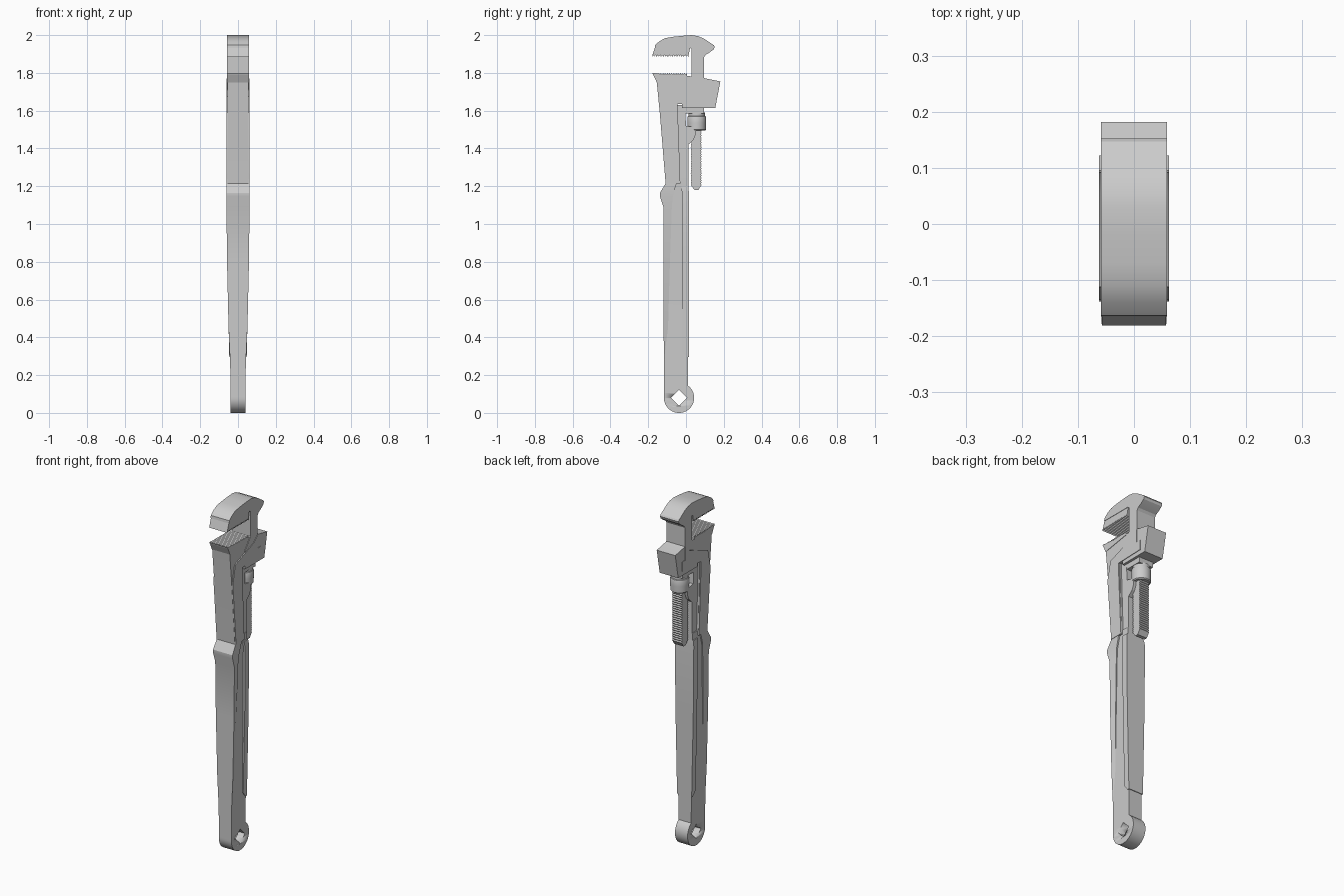
import bpy, bmesh, math


def finish(name, bm):
    bmesh.ops.remove_doubles(bm, verts=bm.verts, dist=1e-5)
    bmesh.ops.recalc_face_normals(bm, faces=bm.faces)
    me = bpy.data.meshes.new(name)
    bm.to_mesh(me)
    bm.free()
    ob = bpy.data.objects.new(name, me)
    bpy.context.collection.objects.link(ob)
    bpy.ops.object.select_all(action='DESELECT')
    bpy.context.view_layer.objects.active = ob
    ob.select_set(True)
    bpy.ops.object.shade_smooth_by_angle(angle=math.radians(25))
    return ob


def plate(name, pts, hw):
    """Side profile (y, z) extruded symmetrically across x."""
    bm = bmesh.new()
    a = [bm.verts.new((-hw, y, z)) for y, z in pts]
    b = [bm.verts.new((hw, y, z)) for y, z in pts]
    n = len(pts)
    bm.faces.new(a)
    bm.faces.new(b[::-1])
    for i in range(n):
        j = (i + 1) % n
        bm.faces.new((a[i], a[j], b[j], b[i]))
    return finish(name, bm)


def loft(name, rows):
    """Stack of sections: z, front y, back y, front half width, back half width."""
    bm = bmesh.new()
    rings = [[bm.verts.new(p) for p in
              ((-w0, y0, z), (w0, y0, z), (w1, y1, z), (-w1, y1, z))]
             for z, y0, y1, w0, w1 in rows]
    bm.faces.new(rings[0])
    bm.faces.new(rings[-1])
    for r, s in zip(rings, rings[1:]):
        for i in range(4):
            j = (i + 1) % 4
            bm.faces.new((r[i], r[j], s[j], s[i]))
    return finish(name, bm)


def lathe(name, y, prof, n=28):
    """Profile (radius, z) turned about a vertical axis at y."""
    bm = bmesh.new()
    rings = [[bm.verts.new((r * math.cos(2 * math.pi * i / n),
                            y + r * math.sin(2 * math.pi * i / n), z))
              for i in range(n)] for r, z in prof]
    bm.faces.new(rings[0])
    bm.faces.new(rings[-1])
    for r, s in zip(rings, rings[1:]):
        for i in range(n):
            j = (i + 1) % n
            bm.faces.new((r[i], r[j], s[j], s[i]))
    return finish(name, bm)


def teeth(y0, y1, z, depth, n):
    """Saw-tooth line along y: tips at z, roots offset by depth."""
    out = []
    for i in range(n):
        y = y0 + (y1 - y0) * i / n
        out += [(y, z), (y + (y1 - y0) * 0.7 / n, z + depth)]
    return out + [(y1, z)]


# Handle web with round hanging eye
CY, CZ, R = -0.037, 0.08, 0.08
rows = []
for k in range(21):
    a = math.radians(4 + k * 7)
    s = R * math.sin(a)
    front = CY - (s if a < math.pi / 2 else R)
    rows.append((CZ - R * math.cos(a), front, CY + s, 0.04, 0.04))
rows += [(0.165, -0.117, 0.010, 0.040, 0.040), (0.30, -0.117, 0.011, 0.042, 0.042),
         (1.00, -0.118, 0.012, 0.047, 0.047), (1.24, -0.105, 0.012, 0.054, 0.050)]
handle = loft("handle", rows)

# Square hole through the eye
cut = plate("eye_cutter", [(CY - 0.042, CZ), (CY, CZ - 0.042),
                           (CY + 0.042, CZ), (CY, CZ + 0.042)], 0.1)
cut.hide_render = True
cut.hide_viewport = False
mod = handle.modifiers.new("eye_hole", 'BOOLEAN')
mod.operation = 'DIFFERENCE'
mod.solver = 'EXACT'
mod.object = cut
bpy.context.view_layer.objects.active = handle
bpy.ops.object.modifier_apply(modifier=mod.name)
bpy.data.objects.remove(cut)

# Handle flanges; the front one carries the finger bump
loft("front_flange", [
    (0.28, -0.1175, -0.105, 0.042, 0.040), (0.45, -0.118, -0.095, 0.050, 0.043),
    (0.80, -0.119, -0.085, 0.058, 0.050), (1.09, -0.120, -0.075, 0.061, 0.054),
    (1.145, -0.138, -0.07, 0.062, 0.057), (1.165, -0.138, -0.065, 0.062, 0.058),
    (1.215, -0.108, -0.05, 0.060, 0.060), (1.24, -0.108, -0.05, 0.058, 0.058)])
loft("rear_flange", [
    (0.295, 0.005, 0.015, 0.046, 0.046), (0.325, -0.020, 0.015, 0.047, 0.047),
    (0.80, -0.020, 0.015, 0.057, 0.057), (1.17, -0.022, 0.015, 0.060, 0.060),
    (1.20, -0.025, 0.012, 0.056, 0.056)])

# Upper body and its raised side plate
plate("upper_body", [
    (-0.108, 1.215), (-0.138, 1.58), (-0.155, 1.755), (0.005, 1.785), (0.035, 1.78),
    (0.035, 1.66), (-0.045, 1.64), (-0.03, 1.215)], 0.056)
plate("raised_side_plate", [
    (-0.106, 1.215), (-0.135, 1.57), (-0.112, 1.675), (0.055, 1.738), (0.092, 1.77),
    (0.095, 1.695), (0.122, 1.695), (0.122, 1.64), (-0.05, 1.635), (-0.03, 1.215)], 0.062)
plate("recessed_back", [
    (-0.05, 1.20), (0.012, 1.19), (0.012, 1.42), (0.04, 1.445), (0.05, 1.47),
    (0.055, 1.51), (0.0, 1.52), (-0.005, 1.63), (-0.06, 1.63)], 0.046)

# Housing around the sliding jaw
plate("housing", [(0.03, 1.785), (0.09, 1.775), (0.105, 1.77), (0.182, 1.755),
                  (0.155, 1.615), (-0.02, 1.615), (-0.02, 1.72)], 0.059)
plate("housing_collar", [(-0.01, 1.62), (0.095, 1.62), (0.095, 1.585), (-0.01, 1.585)], 0.045)

# Toothed heel jaw insert
plate("heel_jaw", [(-0.155, 1.75), (0.005, 1.778)]
      + teeth(0.005, -0.178, 1.80, -0.010, 16), 0.058)

# Hook jaw with neck and toothed insert
plate("hook_jaw", [
    (-0.165, 1.933), (-0.163, 1.948), (-0.14, 1.968), (-0.11, 1.984), (-0.07, 1.991),
    (-0.02, 1.996), (0.03, 2.0), (0.065, 1.994), (0.095, 1.981), (0.125, 1.961),
    (0.147, 1.947), (0.152, 1.938), (0.147, 1.925), (0.125, 1.908), (0.103, 1.895),
    (0.095, 1.882), (0.095, 1.70), (0.03, 1.70), (0.03, 1.925), (0.022, 1.933)], 0.059)
plate("hook_jaw_insert", [(0.022, 1.933), (-0.165, 1.933)]
      + teeth(-0.181, 0.012, 1.885, 0.010, 16), 0.057)

# Threaded shank below the housing
pitch = 0.0125
left, right = [], []
for i in range(30):
    z = 1.20 + i * pitch
    left += [(0.030, z), (0.025, z + pitch / 2)]
    right += [(0.078, z), (0.083, z + pitch / 2)]
plate("threaded_shank", [(0.045, 1.18), (0.065, 1.18)] + right
      + [(0.078, 1.62), (0.030, 1.62)] + left[::-1], 0.03)

# Adjusting nut
lathe("adjusting_nut", 0.057, [
    (0.044, 1.494), (0.049, 1.499), (0.050, 1.535), (0.050, 1.565),
    (0.048, 1.570), (0.044, 1.572), (0.044, 1.590)])
